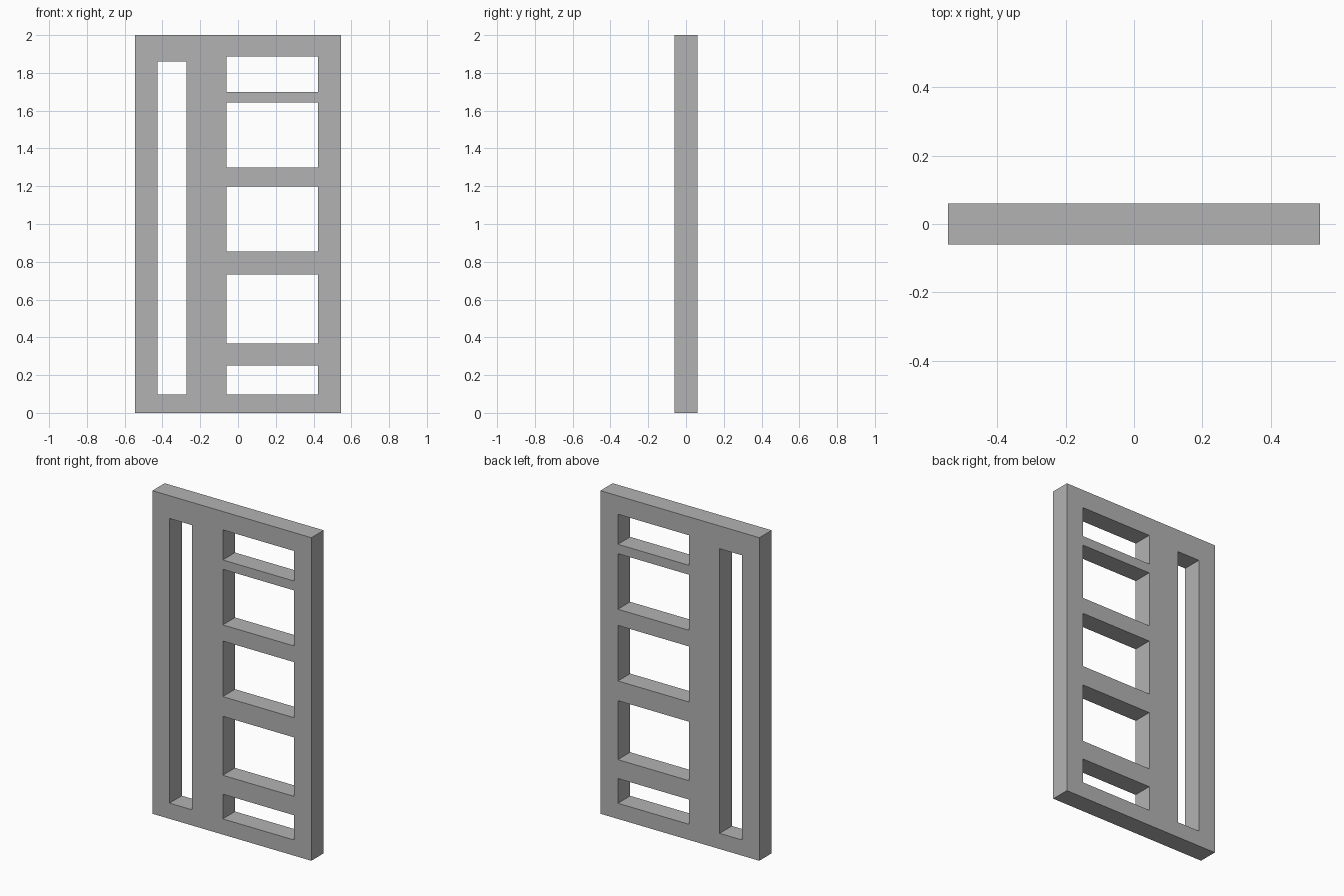
import bpy
import math

cube = bpy.data.objects.get("Cube")
if cube:
    bpy.data.objects.remove(cube, do_unlink=True)

HALF_WIDTH, HEIGHT, THICKNESS = 0.544, 2.0, 0.12

# Plain grey material
grey = bpy.data.materials.new("plain grey")
grey.use_nodes = True
colour = (0.45, 0.45, 0.45, 1)
grey.diffuse_color = colour
grey.node_tree.nodes["Principled BSDF"].inputs["Base Color"].default_value = colour

# Filled outline: the inner rectangles become through-openings
outline = bpy.data.curves.new("panel_frame", 'CURVE')
outline.dimensions = '2D'
outline.fill_mode = 'BOTH'
outline.extrude = THICKNESS / 2


def add_rectangle(x0, x1, z0, z1):
    spline = outline.splines.new('POLY')
    spline.points.add(3)
    corners = ((x0, z0), (x1, z0), (x1, z1), (x0, z1))
    for point, (x, z) in zip(spline.points, corners):
        point.co = (x, z, 0, 1)
    spline.use_cyclic_u = True


# Outer edge and tall slot on the right-hand side
add_rectangle(-HALF_WIDTH, HALF_WIDTH, 0, HEIGHT)
add_rectangle(-0.427, -0.273, 0.097, 1.859)

# Column of windows between the cross rails
for bottom, top in ((0.097, 0.25), (0.367, 0.732), (0.854, 1.198),
                    (1.298, 1.642), (1.70, 1.886)):
    add_rectangle(-0.062, 0.424, bottom, top)

# Stand the panel upright and turn it into a flat-shaded mesh
frame = bpy.data.objects.new("panel_frame", outline)
bpy.context.collection.objects.link(frame)
frame.rotation_euler.x = math.radians(90)
outline.materials.append(grey)
bpy.ops.object.select_all(action='DESELECT')
frame.select_set(True)
bpy.context.view_layer.objects.active = frame
bpy.ops.object.convert(target='MESH')
bpy.ops.object.transform_apply(location=False, rotation=True, scale=False)
bpy.ops.object.shade_flat()

# Weld the caps to the walls and face all surfaces outwards
bpy.ops.object.mode_set(mode='EDIT')
bpy.ops.mesh.select_all(action='SELECT')
bpy.ops.mesh.remove_doubles(threshold=0.0001)
bpy.ops.mesh.normals_make_consistent(inside=False)
bpy.ops.object.mode_set(mode='OBJECT')
